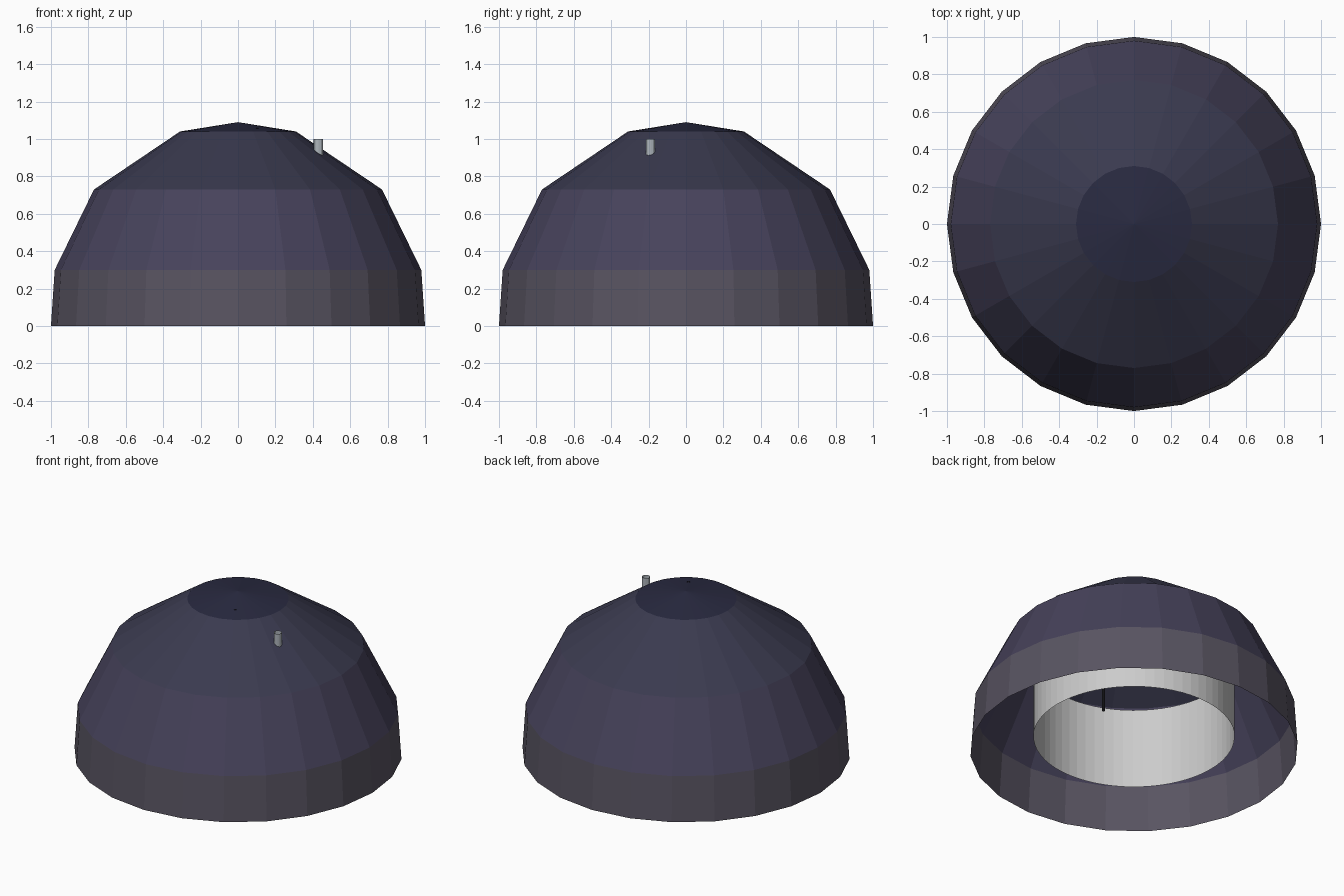
import bpy, bmesh
from math import cos, sin, pi

if "Cube" in bpy.data.objects:
    bpy.data.objects.remove(bpy.data.objects["Cube"])


def material(name, rgb):
    m = bpy.data.materials.new(name)
    m.diffuse_color = (*rgb, 1)
    m.use_nodes = True
    m.node_tree.nodes["Principled BSDF"].inputs["Base Color"].default_value = m.diffuse_color
    return m


def make_object(name, bm, mats=()):
    me = bpy.data.meshes.new(name)
    bm.to_mesh(me)
    bm.free()
    ob = bpy.data.objects.new(name, me)
    bpy.context.collection.objects.link(ob)
    for m in mats:
        me.materials.append(m)
    return ob


def lathe(name, profile, sides, mats=(), apex=None, centre=(0, 0)):
    """Open shell of stacked rings, one material per band, optional tip."""
    bm = bmesh.new()
    rings = [[bm.verts.new((centre[0] + r * cos(2 * pi * i / sides),
                            centre[1] + r * sin(2 * pi * i / sides), z))
              for i in range(sides)] for r, z in profile]
    for band, (a, b) in enumerate(zip(rings, rings[1:])):
        for i in range(sides):
            j = (i + 1) % sides
            f = bm.faces.new((a[i], a[j], b[j], b[i]))
            f.material_index = band if mats else 0
    if apex is not None:
        tip = bm.verts.new((*centre, apex))
        for i in range(sides):
            f = bm.faces.new((rings[-1][i], rings[-1][(i + 1) % sides], tip))
            f.material_index = len(profile) - 1
    return make_object(name, bm, mats)


# Faceted dome, darker towards the top
bands = [material("dome_rim", (0.098, 0.088, 0.120)),
         material("dome_lower", (0.062, 0.055, 0.105)),
         material("dome_upper", (0.042, 0.042, 0.078)),
         material("dome_cap", (0.022, 0.023, 0.052))]
lathe("dome", [(1.0, 0), (0.98, 0.30), (0.77, 0.73), (0.31, 1.04)], 24, bands, apex=1.09)

# Open inner ring
lathe("inner_ring", [(0.613, 0.09), (0.613, 0.63)], 64)

# Small open tube poking through the dome
steel = material("tube_grey", (0.42, 0.46, 0.50))
lathe("vent_tube", [(0.025, 0.90), (0.025, 1.0)], 12, [steel], centre=(0.43, -0.19))

# Thin dark rod hanging inside
dark = material("rod_dark", (0.02, 0.02, 0.025))
lathe("inner_rod", [(0.009, 0.31), (0.009, 1.06)], 8, [dark], centre=(0.10, -0.17))
